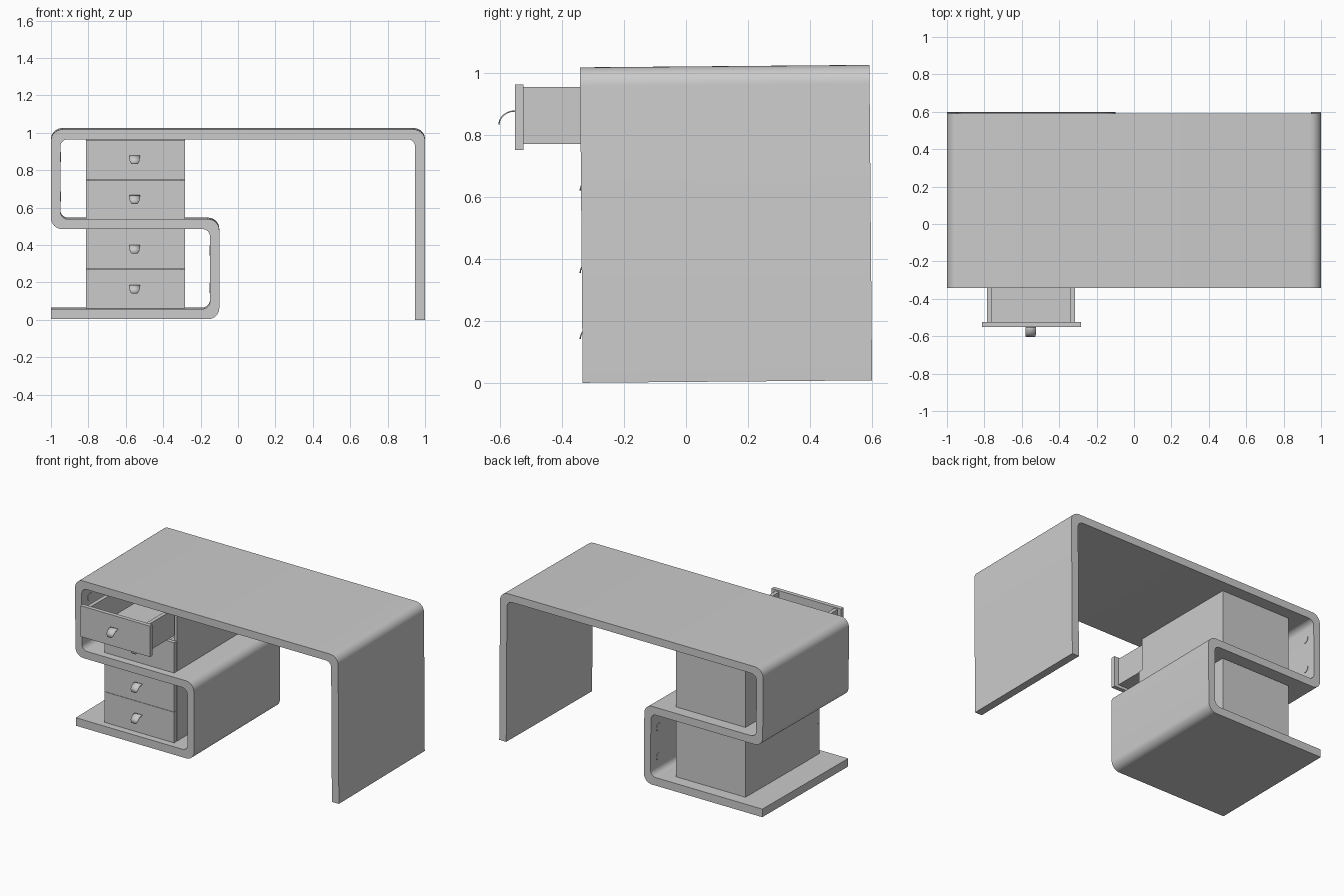
import bpy, bmesh, math
from mathutils import Vector, Matrix

if "Cube" in bpy.data.objects:
    bpy.data.objects.remove(bpy.data.objects["Cube"])

XL, XR = -0.813, -0.283          # width of the drawer units
FRONT, BACK = -0.29, 0.515       # closed drawer face, casing back


def make_object(name, bm, smooth=False):
    bmesh.ops.recalc_face_normals(bm, faces=bm.faces[:])
    me = bpy.data.meshes.new(name)
    bm.to_mesh(me)
    bm.free()
    ob = bpy.data.objects.new(name, me)
    bpy.context.collection.objects.link(ob)
    if smooth:
        bpy.ops.object.select_all(action='DESELECT')
        ob.select_set(True)
        bpy.context.view_layer.objects.active = ob
        bpy.ops.object.shade_smooth_by_angle(angle=math.radians(30))
    return ob


def add_box(bm, x0, x1, y0, y1, z0, z1):
    m = Matrix.Translation(((x0 + x1) / 2, (y0 + y1) / 2, (z0 + z1) / 2))
    m = m @ Matrix.Diagonal((x1 - x0, y1 - y0, z1 - z0, 1))
    bmesh.ops.create_cube(bm, size=1, matrix=m)


def rounded(points, steps=8):
    """Replace each corner (x, z, radius) by an arc."""
    out = []
    for i, (x, z, r) in enumerate(points):
        p = Vector((x, z))
        if r == 0:
            out.append(p)
            continue
        a = (Vector(points[i - 1][:2]) - p).normalized()
        b = (Vector(points[(i + 1) % len(points)][:2]) - p).normalized()
        c = p + (a + b) * r
        for k in range(steps + 1):
            t = k / steps * math.pi / 2
            out.append(c - b * r * math.cos(t) - a * r * math.sin(t))
    return out


# Continuous folded board: leg, top, left wall, shelf, inner wall, base
RO, RI = 0.06, 0.04
outline = rounded([
    (1, 0, 0), (1, 1.017, RO), (-1, 1.017, RO), (-1, 0.485, RO),
    (-0.15, 0.485, RI), (-0.15, 0.058, RI), (-1, 0.058, 0), (-1, 0.003, 0),
    (-0.1, 0.003, RO), (-0.1, 0.538, RO), (-0.95, 0.538, RI),
    (-0.95, 0.965, RI), (0.947, 0.965, RI), (0.947, 0, 0)])
bm = bmesh.new()
face = bm.faces.new([bm.verts.new((p.x, -0.333, p.y)) for p in outline])
ext = bmesh.ops.extrude_face_region(bm, geom=[face])
bmesh.ops.translate(bm, vec=(0, 0.933, 0),
                    verts=[v for v in ext['geom'] if isinstance(v, bmesh.types.BMVert)])
bmesh.ops.rotate(bm, cent=(0, -0.333, 0), verts=bm.verts[:],
                 matrix=Matrix.Rotation(0.0085, 3, 'X'))   # slight backward lean
make_object("folded_desk_board", bm, True)


# Round fastener caps on the inside of both walls
def wall_caps(name, x, heights):
    bm = bmesh.new()
    for z in heights:
        for y in (-0.25, 0.51):
            m = Matrix.Translation((x, y, z)) @ Matrix.Rotation(math.pi / 2, 4, 'Y')
            bmesh.ops.create_cone(bm, cap_ends=True, segments=24, radius1=0.027,
                                  radius2=0.027, depth=0.006, matrix=m)
    make_object(name, bm, True)


wall_caps("upper_wall_caps", -0.95, (0.87, 0.66))
wall_caps("lower_wall_caps", -0.15, (0.37, 0.17))


# Open-fronted casing around a pair of drawers
def casing(name, z0, z1, t=0.018):
    bm = bmesh.new()
    y0 = FRONT + 0.03
    add_box(bm, XL, XL + t, y0, BACK, z0, z1)
    add_box(bm, XR - t, XR, y0, BACK, z0, z1)
    add_box(bm, XL + t, XR - t, y0, BACK, z0, z0 + t)
    add_box(bm, XL + t, XR - t, y0, BACK, z1 - t, z1)
    add_box(bm, XL + t, XR - t, BACK - t, BACK, z0 + t, z1 - t)
    make_object(name, bm)


casing("upper_drawer_casing", 0.54, 0.968)
casing("lower_drawer_casing", 0.06, 0.487)


# Drawer: front panel plus an open tray behind it
def drawer(name, z0, z1, slide=0.0):
    y = FRONT - slide
    bm = bmesh.new()
    add_box(bm, XL, XR, y, y + 0.028, z0, z1)
    make_object(name + "_front", bm)

    a, b, t = XL + 0.027, XR - 0.032, 0.026
    y0, y1, zb, zt = y + 0.028, y + 0.77, z0 + 0.02, z1 - 0.009
    bm = bmesh.new()
    add_box(bm, a, b, y0, y1, zb, zb + t)
    add_box(bm, a, a + t, y0, y1, zb + t, zt)
    add_box(bm, b - t, b, y0, y1, zb + t, zt)
    add_box(bm, a + t, b - t, y1 - t, y1, zb + t, zt)
    make_object(name + "_tray", bm)

    # Curved tab handle, narrowing to a rounded tip
    bm = bmesh.new()
    ztop, xc, n = (z0 + z1) / 2 + 0.02, (XL + XR) / 2 - 0.005, 10
    rows = []
    for i in range(n + 1):
        u = i / n
        t = u * math.pi / 2
        half = 0.028 - 0.012 * max(0, (u - 0.4) / 0.6) ** 3
        py, pz = y - 0.051 * math.sin(t), ztop - 0.044 * (1 - math.cos(t))
        rows.append([bm.verts.new((xc + s * half, py, pz)) for s in (-1, 1)])
    for r, q in zip(rows, rows[1:]):
        bm.faces.new((r[0], r[1], q[1], q[0]))
    ob = make_object(name + "_handle", bm, True)
    mod = ob.modifiers.new("thickness", 'SOLIDIFY')
    mod.thickness = 0.004
    mod.offset = 0


drawer("top_drawer", 0.75, 0.962, 0.262)   # pulled open
drawer("second_drawer", 0.54, 0.748)
drawer("third_drawer", 0.272, 0.484)
drawer("bottom_drawer", 0.06, 0.27)
